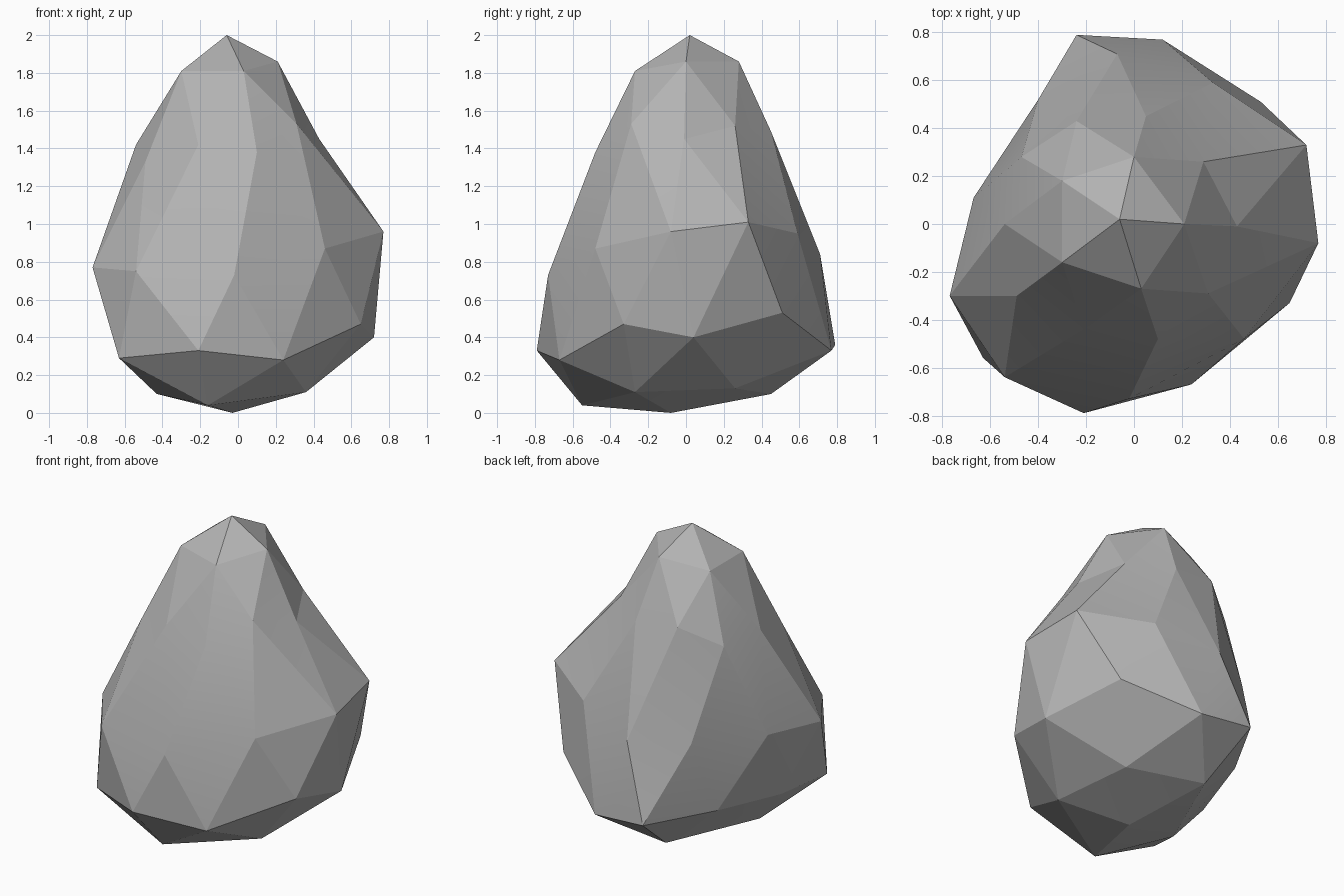
import bpy
import bmesh
import math

# Remove the default cube only
default_cube = bpy.data.objects.get("Cube")
if default_cube:
    bpy.data.objects.remove(default_cube, do_unlink=True)


def make_material(name, colour):
    material = bpy.data.materials.new(name)
    material.use_nodes = True
    material.diffuse_color = colour
    material.node_tree.nodes["Principled BSDF"].inputs["Base Color"].default_value = colour
    return material


# Cross-sections of the boulder, peak to base, each running clockwise from the back
peak = [(-.06, .02, 2)]
crown = [(0, .28, 1.86), (.21, 0, 1.86), (.03, -.27, 1.81), (-.3, -.16, 1.81), (-.3, .18, 1.81)]
shoulder = [(.05, .45, 1.49), (.29, .26, 1.52), (.43, -.01, 1.45), (.31, -.29, 1.53),
            (.1, -.48, 1.38), (-.21, -.44, 1.42), (-.49, -.3, 1.33), (-.54, 0, 1.42),
            (-.47, .28, 1.4), (-.24, .43, 1.52)]
waist = [(.33, .59, .95), (.72, .33, 1.01), (.77, -.08, .96), (.46, -.48, .87),
         (-.02, -.73, .73), (-.54, -.64, .75), (-.77, -.3, .77), (-.67, .11, .81),
         (-.4, .52, .83), (-.07, .71, .84)]
belly = [(.12, .77, .33), (.53, .51, .53), (.72, .04, .4), (.65, -.33, .47),
         (.24, -.67, .28), (-.21, -.79, .33), (-.63, -.56, .29), (-.62, -.1, .33),
         (-.48, .36, .36), (-.24, .79, .36)]
underside = [(.28, .26, .13), (.36, -.27, .11), (-.16, -.55, .04), (-.43, -.15, .1), (-.17, .45, .1)]
base = [(-.03, -.08, 0)]
sections = [peak, crown, shoulder, waist, belly, underside, base]

# Faceted ball whose vertex rings are pulled onto the cross-sections
bm = bmesh.new()
bmesh.ops.create_icosphere(bm, subdivisions=2, radius=1)
ordered = sorted(bm.verts, key=lambda vert: -vert.co.z)


def azimuth(vert):
    return math.atan2(vert.co.y, vert.co.x)


# All rings are ordered from the same meridian, so their facets line up
start_angle = azimuth(ordered[1])


def clockwise(vert):
    return (start_angle - azimuth(vert) + 0.1) % math.tau


rings = []
first = 0
for section in sections:
    last = first + len(section)
    rings.append(sorted(ordered[first:last], key=clockwise))
    first = last

for ring, section in zip(rings, sections):
    for vert, position in zip(ring, section):
        vert.co = position

bmesh.ops.recalc_face_normals(bm, faces=bm.faces)
mesh = bpy.data.meshes.new("boulder")
bm.to_mesh(mesh)
bm.free()

# Boulder object with plain stone colour
boulder = bpy.data.objects.new("boulder", mesh)
bpy.context.collection.objects.link(boulder)
mesh.materials.append(make_material("stone grey", (0.45, 0.45, 0.45, 1)))

# Soften only the nearly flat joins between facets
bpy.ops.object.select_all(action="DESELECT")
boulder.select_set(True)
bpy.context.view_layer.objects.active = boulder
bpy.ops.object.shade_smooth_by_angle(angle=math.radians(12))
